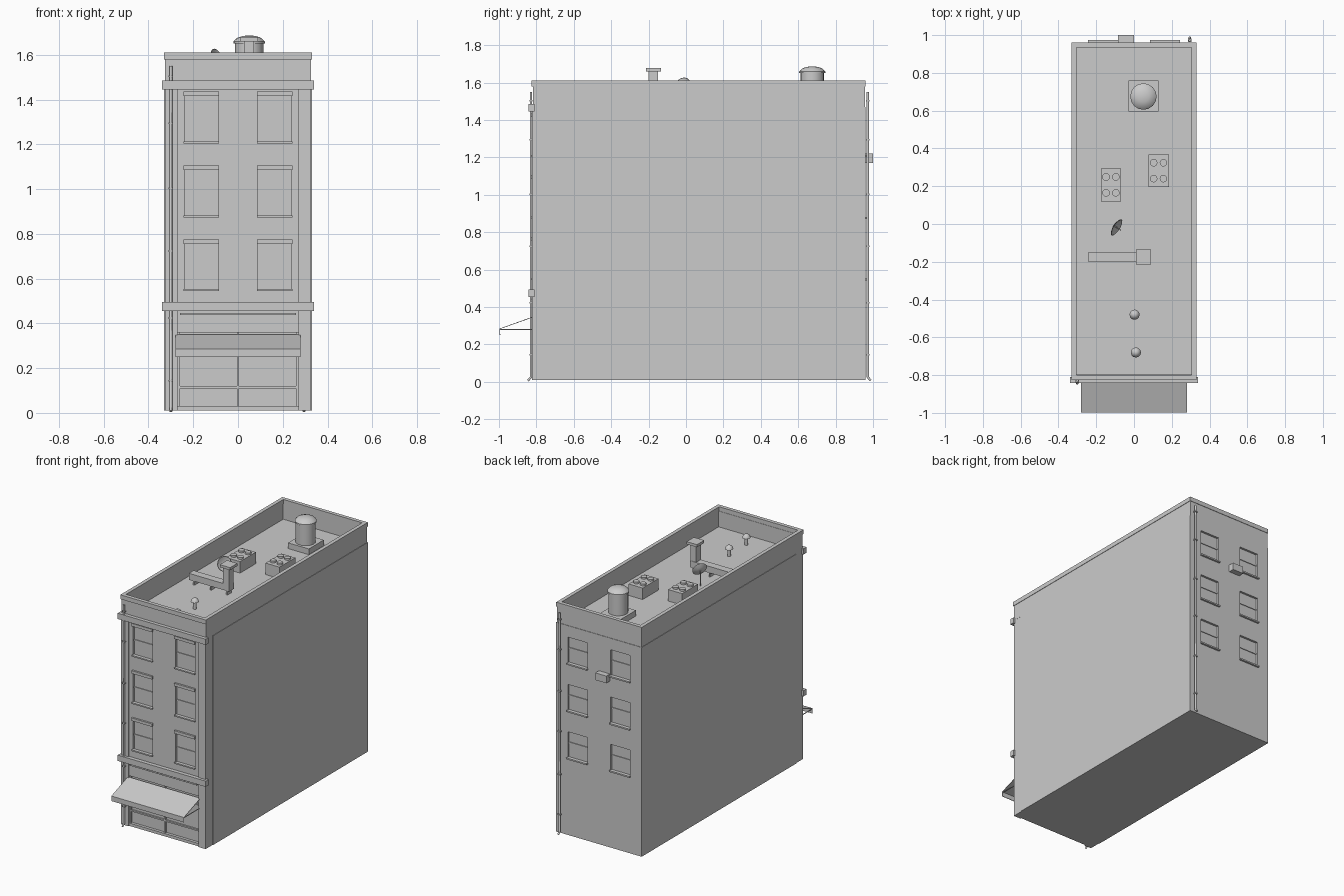
import bpy, bmesh, math
from mathutils import Vector

if "Cube" in bpy.data.objects:
    bpy.data.objects.remove(bpy.data.objects["Cube"], do_unlink=True)

grey = bpy.data.materials.new("plain_grey")
grey.use_nodes = True
grey.diffuse_color = (0.6, 0.6, 0.6, 1)
grey.node_tree.nodes["Principled BSDF"].inputs["Base Color"].default_value = (0.6, 0.6, 0.6, 1)


def finish(name, bm):
    mesh = bpy.data.meshes.new(name)
    bmesh.ops.recalc_face_normals(bm, faces=bm.faces)
    bm.to_mesh(mesh)
    bm.free()
    mesh.materials.append(grey)
    obj = bpy.data.objects.new(name, mesh)
    bpy.context.scene.collection.objects.link(obj)
    return obj


def boxes(name, spans):
    """One object from boxes given as (x range, y range, z range)."""
    bm = bmesh.new()
    for span in spans:
        verts = bmesh.ops.create_cube(bm, size=1)["verts"]
        for v in verts:
            v.co = [(a + b) / 2 + c * (b - a) for (a, b), c in zip(span, v.co)]
    return finish(name, bm)


def lathe(name, profile, origin, sides=16, axis=(0, 0, 1)):
    """Spin a (radius, height) profile around an axis."""
    bm = bmesh.new()
    verts = [bm.verts.new((r, 0, h)) for r, h in profile]
    edges = [bm.edges.new(p) for p in zip(verts, verts[1:])]
    bmesh.ops.spin(bm, geom=verts + edges, cent=(0, 0, 0), axis=(0, 0, 1),
                   angle=math.tau, steps=sides)
    bmesh.ops.remove_doubles(bm, verts=bm.verts, dist=0.0001)
    obj = finish(name, bm)
    obj.location = origin
    obj.rotation_euler = Vector(axis).to_track_quat("Z", "Y").to_euler()
    bpy.ops.object.select_all(action="DESELECT")
    obj.select_set(True)
    bpy.context.view_layer.objects.active = obj
    bpy.ops.object.shade_smooth_by_angle(angle=math.radians(35))
    return obj


def pipe(name, points, radius):
    curve = bpy.data.curves.new(name, "CURVE")
    curve.dimensions = "3D"
    curve.bevel_depth = radius
    curve.bevel_resolution = 1
    curve.use_fill_caps = True
    line = curve.splines.new("POLY")
    line.points.add(len(points) - 1)
    for p, co in zip(line.points, points):
        p.co = (*co, 1)
    curve.materials.append(grey)
    obj = bpy.data.objects.new(name, curve)
    bpy.context.scene.collection.objects.link(obj)


# Main measures
W, FRONT, BACK, BASE, ROOF, TOP = 0.33, -0.815, 0.96, 0.01, 1.47, 1.61
COLUMNS = [(-0.24, -0.09), (0.09, 0.24)]
SILLS = [0.55, 0.88, 1.21]
SHOP = (-0.27, 0.27)

# Body with recessed windows and shop opening
body = boxes("building_body", [((-W, W), (FRONT, BACK), (BASE, ROOF))])
bm = bmesh.new()
bm.from_mesh(body.data)
for v in bm.verts:
    if v.co.y < 0:
        v.co.y = -0.745
bm.to_mesh(body.data)
bm.free()
front_bay = boxes("front_bay", [((0.004 - W, W - 0.004), (FRONT, -0.745), (BASE, ROOF))])

front_cuts = [(c, (FRONT - 0.05, FRONT + 0.015), (z, z + 0.205)) for c in COLUMNS for z in SILLS]
front_cuts.append((SHOP, (FRONT - 0.05, FRONT + 0.02), (0.03, 0.36)))
back_cuts = [(c, (BACK - 0.015, BACK + 0.05), (z, z + 0.18)) for c in COLUMNS for z in SILLS]
for target, cuts in ((front_bay, front_cuts), (body, back_cuts)):
    cutter = boxes("opening_cutter", cuts)
    cutter.hide_render = True
    mod = target.modifiers.new("openings", "BOOLEAN")
    mod.operation, mod.object, mod.solver = "DIFFERENCE", cutter, "EXACT"
    bpy.context.view_layer.objects.active = target
    bpy.ops.object.modifier_apply(modifier=mod.name)
    bpy.data.objects.remove(cutter, do_unlink=True)

# Window trim
boxes("front_lintels", [((a - 0.004, b + 0.004), (FRONT - 0.013, FRONT), (z + 0.205, z + 0.225))
                        for a, b in COLUMNS for z in SILLS])
boxes("front_sills", [((a - 0.004, b + 0.004), (FRONT - 0.013, FRONT + 0.01), (z - 0.006, z + 0.003))
                      for a, b in COLUMNS for z in SILLS])
boxes("back_sills", [((a - 0.004, b + 0.004), (BACK - 0.01, BACK + 0.013), (z - 0.008, z + 0.002))
                     for a, b in COLUMNS for z in SILLS])
boxes("window_meeting_rails", [(c, (y, y + 0.005), (z + 0.095, z + 0.105))
                               for c in COLUMNS for z in SILLS for y in (FRONT + 0.01, BACK - 0.015)])

# Front corner strips and cornices
boxes("corner_pilasters", [((s * 0.298 - 0.028, s * 0.298 + 0.028), (FRONT - 0.008, FRONT), z)
                           for s in (-1, 1) for z in ((BASE, 0.455), (0.495, 1.445))])
boxes("cornices", [((-0.34, 0.34), (-0.842, -0.81), (z, z + 0.04)) for z in (0.455, 1.445)])
boxes("shop_fascia", [((-0.26, 0.26), (FRONT - 0.012, FRONT), (0.438, 0.446))])
boxes("shop_mullions", [((x - 0.005, x + 0.005), (FRONT + 0.008, FRONT + 0.02), (0.03, 0.36))
                        for x in (-0.265, 0, 0.265)]
      + [(SHOP, (FRONT + 0.008, FRONT + 0.02), (z, z + 0.01)) for z in (0.11, 0.29)])

# Awning with valance and side rods
bm = bmesh.new()
rows = [[bm.verts.new((x, y, z)) for x in (-0.28, 0.28)]
        for y, z in ((FRONT, 0.35), (-0.997, 0.285), (-0.997, 0.25))]
for a, b in zip(rows, rows[1:]):
    bm.faces.new((a[0], a[1], b[1], b[0]))
awning = finish("awning", bm)
awning.modifiers.new("thickness", "SOLIDIFY").thickness = 0.004
for s in (-1, 1):
    pipe("awning_rod", [(s * 0.275, FRONT, 0.279), (s * 0.275, -0.995, 0.279)], 0.003)

# Parapet and coping around the roof
def ring(name, out, front, back, thick, z):
    boxes(name, [((-out, thick - out), (front, back), z), ((out - thick, out), (front, back), z),
                 ((-out, out), (front, front + thick), z), ((-out, out), (back - thick, back), z)])


ring("parapet", 0.327, -0.818, 0.957, 0.02, (ROOF, 1.58))
ring("coping", W, -0.826, BACK, 0.026, (1.58, TOP))

# Drainpipes with brackets and feet
for x, y, out in ((-0.3, -0.829, -1), (0.295, 0.972, 1)):
    pipe("drainpipe", [(x, y, 1.55), (x, y, 0.025), (x, y + out * 0.016, 0.007)], 0.007)
    boxes("pipe_brackets", [((x - 0.01, x + 0.01), (y - 0.009, y + 0.009), (z, z + 0.008))
                            for z in (0.14, 0.42, 0.72, 1.0, 1.29, 1.5)])

# Air conditioner on the back wall
boxes("wall_air_conditioner", [((-0.085, 0), (BACK, 1.0), (1.17, 1.22))])

# Water tank on its plinth
boxes("tank_plinth", [((-0.03, 0.13), (0.595, 0.76), (ROOF, 1.51))])
lathe("water_tank", [(0, 0), (0.064, 0), (0.064, 0.14), (0.07, 0.14), (0.07, 0.15),
                     (0.055, 0.165), (0.03, 0.174), (0, 0.177)], (0.05, 0.675, 1.51))

# Roof cooling units with fan caps
for x, y in ((-0.122, 0.207), (0.13, 0.282)):
    boxes("cooling_unit", [((x - 0.054, x + 0.054), (y - 0.087, y + 0.087), (ROOF, 1.55))])
    for dx in (-0.026, 0.026):
        for dy in (-0.042, 0.042):
            lathe("cooling_fan", [(0, 0), (0.02, 0), (0.02, 0.012), (0, 0.012)],
                  (x + dx, y + dy, 1.55), 12)

# Duct on feet leading to an upright vent
boxes("roof_duct", [((-0.24, 0.072), (-0.2, -0.147), (1.5, 1.545)),
                    ((0.026, 0.072), (-0.2, -0.15), (1.5, 1.66)),
                    ((0.01, 0.09), (-0.215, -0.135), (1.66, 1.678))])
boxes("duct_feet", [((x, x + 0.01), (-0.195, -0.152), (ROOF, 1.5)) for x in (-0.21, -0.08, 0.045)])

# Mushroom vents
for x, y in ((0.003, -0.48), (0.01, -0.68)):
    lathe("mushroom_vent", [(0, 0), (0.011, 0), (0.011, 0.05), (0.027, 0.05),
                            (0.022, 0.064), (0.012, 0.073), (0, 0.076)], (x, y, ROOF), 12)

# Satellite dish
dish = Vector((-0.105, -0.01, 1.575))
aim = Vector((0.8, -0.5, 0.35)).normalized()
lathe("dish", [(0, 0), (0.025, 0.004), (0.05, 0.016), (0.047, 0.018), (0.024, 0.008), (0, 0.004)],
      dish, 16, aim)
pipe("dish_mast", [(dish.x, dish.y, ROOF), dish], 0.005)
pipe("dish_feed", [dish, dish + aim * 0.045], 0.003)
